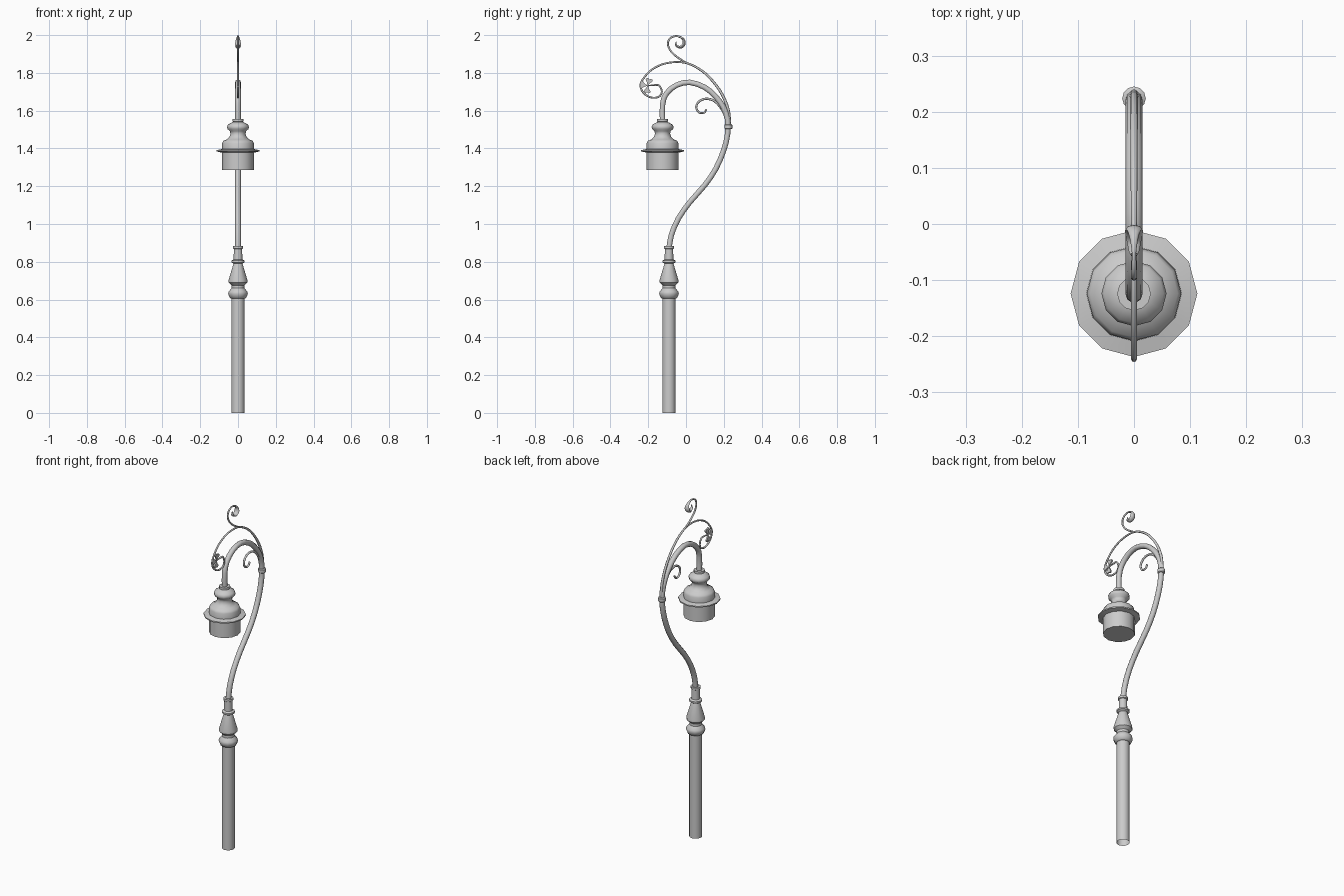
import bpy, bmesh, math
from mathutils import Vector

if "Cube" in bpy.data.objects:
    bpy.data.objects.remove(bpy.data.objects["Cube"])


def finish(bm, name, angle=40):
    bmesh.ops.recalc_face_normals(bm, faces=bm.faces)
    me = bpy.data.meshes.new(name)
    bm.to_mesh(me)
    bm.free()
    ob = bpy.data.objects.new(name, me)
    bpy.context.collection.objects.link(ob)
    bpy.ops.object.select_all(action='DESELECT')
    ob.select_set(True)
    bpy.context.view_layer.objects.active = ob
    bpy.ops.object.shade_smooth_by_angle(angle=math.radians(angle))
    return ob


def skin(bm, rings, cap_start, cap_end):
    n = len(rings[0])
    for a, b in zip(rings, rings[1:]):
        for i in range(n):
            j = (i + 1) % n
            bm.faces.new((a[i], a[j], b[j], b[i]))
    if cap_start:
        bm.faces.new(rings[0])
    if cap_end:
        bm.faces.new(rings[-1])


def lathe(name, profile, y, sides=12, cap_start=True, cap_end=True):
    bm = bmesh.new()
    rings = [[bm.verts.new((r * math.cos(math.tau * i / sides),
                            y + r * math.sin(math.tau * i / sides), z))
              for i in range(sides)] for r, z in profile]
    skin(bm, rings, cap_start, cap_end)
    return finish(bm, name)


def smooth_path(pts, steps):
    # Catmull-Rom through (y, z, in-plane radius, x radius)
    p = [Vector(q) for q in pts]
    p = [2 * p[0] - p[1]] + p + [2 * p[-1] - p[-2]]
    out = []
    for a, b, c, d in zip(p, p[1:], p[2:], p[3:]):
        for k in range(steps):
            t = k / steps
            out.append(0.5 * (2 * b + (c - a) * t + (2 * a - 5 * b + 4 * c - d) * t * t
                              + (3 * b - a - 3 * c + d) * t ** 3))
    return out + [p[-2]]


def sweep(name, pts, sides, steps):
    path = smooth_path(pts, steps)
    bm = bmesh.new()
    rings = []
    for i, q in enumerate(path):
        d = path[min(i + 1, len(path) - 1)] - path[max(i - 1, 0)]
        d = Vector((d[0], d[1])).normalized()
        ring = []
        for k in range(sides):
            a = math.tau * k / sides
            u = q[2] * math.sin(a)
            ring.append(bm.verts.new((q[3] * math.cos(a), q[0] - d.y * u, q[1] + d.x * u)))
        rings.append(ring)
    skin(bm, rings, True, True)
    return finish(bm, name, 60)


POST_Y, LAMP_Y, RING_Y = -0.09, -0.124, 0.224

# Post with turned collar
lathe("post", [(0.035, 0), (0.035, 0.615)], POST_Y, 12, False, False)
lathe("post_collar", [(0.035, 0.605), (0.044, 0.61), (0.052, 0.63), (0.05, 0.642), (0.034, 0.66),
                      (0.034, 0.675), (0.05, 0.69), (0.05, 0.702), (0.024, 0.79), (0.035, 0.797),
                      (0.035, 0.806), (0.023, 0.812), (0.022, 0.868), (0.027, 0.871),
                      (0.027, 0.883)], POST_Y)

# Swan-neck arm
arm = [(-.09, .87), (-.077, .944), (-.04, 1.03), (.019, 1.114), (.098, 1.204), (.156, 1.289),
       (.198, 1.385), (.22, 1.475), (.22, 1.554), (.198, 1.618), (.156, 1.676), (.098, 1.724),
       (.019, 1.75), (-.05, 1.735), (-.103, 1.692), (-.124, 1.634), (-.124, 1.54)]
sweep("curved_arm", [(y, z, .015, .015) for y, z in arm], 10, 2)
lathe("arm_ring", [(.016, 1.502), (.021, 1.506), (.021, 1.524), (.016, 1.528)], RING_Y)

# Lamp head
lathe("lamp_head", [(.085, 1.286), (.085, 1.378), (.095, 1.38), (.113, 1.384), (.113, 1.391),
                    (.085, 1.397), (.084, 1.428), (.078, 1.44), (.06, 1.448), (.046, 1.46),
                    (.04, 1.478), (.043, 1.492), (.056, 1.503), (.058, 1.515), (.053, 1.526),
                    (.032, 1.538), (.024, 1.54), (.03, 1.543), (.03, 1.556)], LAMP_Y)

# Wrought scrolls
outer = [(.232, 1.51), (.222, 1.61), (.18, 1.705), (.11, 1.79), (.035, 1.84), (-.03, 1.857),
         (-.11, 1.85), (-.18, 1.818), (-.228, 1.767), (-.241, 1.73), (-.224, 1.693),
         (-.185, 1.67), (-.145, 1.673), (-.128, 1.70), (-.142, 1.733), (-.168, 1.735)]
sweep("outer_scroll", [(y, z, .009 - .004 * min(1, i / 5), .008 - .003 * min(1, i / 5))
                       for i, (y, z) in enumerate(outer)], 8, 4)
inner = [(.22, 1.535), (.195, 1.6), (.152, 1.65), (.105, 1.663), (.068, 1.648),
         (.054, 1.618), (.07, 1.59), (.097, 1.59), (.108, 1.608)]
sweep("inner_scroll", [(y, z, .007 - .0003 * i, .006) for i, (y, z) in enumerate(inner)], 8, 4)
sweep("top_curl", [(.035, 1.838, .003, .004), (-.03, 1.872, .005, .005), (-.078, 1.912, .005, .005),
                   (-.096, 1.952, .005, .005), (-.084, 1.983, .005, .005),
                   (-.05, 1.995, .005, .004), (-.016, 1.98, .006, .01),
                   (-.011, 1.953, .009, .016), (-.03, 1.936, .008, .013),
                   (-.052, 1.945, .005, .008), (-.052, 1.965, .002, .003)], 8, 4)

# Three-leaf clover held in the outer scroll
half_leaf = [(0, 0), (.017, .009), (.028, .018), (.037, .016), (.04, .008)]
leaf = half_leaf + [(.034, 0)] + [(u, -v) for u, v in half_leaf[:0:-1]]
cy, cz = -.203, 1.732
bm = bmesh.new()
for deg in (75, 170, 265):
    c, s = math.cos(math.radians(deg)), math.sin(math.radians(deg))
    rings = [[bm.verts.new((x, cy + u * c - v * s, cz + u * s + v * c)) for u, v in leaf]
             for x in (-.004, .004)]
    skin(bm, rings, True, True)
finish(bm, "clover_leaves", 30)
sweep("clover_stem", [(cy, cz, .004, .004), (-.186, 1.734, .004, .004), (-.168, 1.735, .004, .004)], 6, 2)
